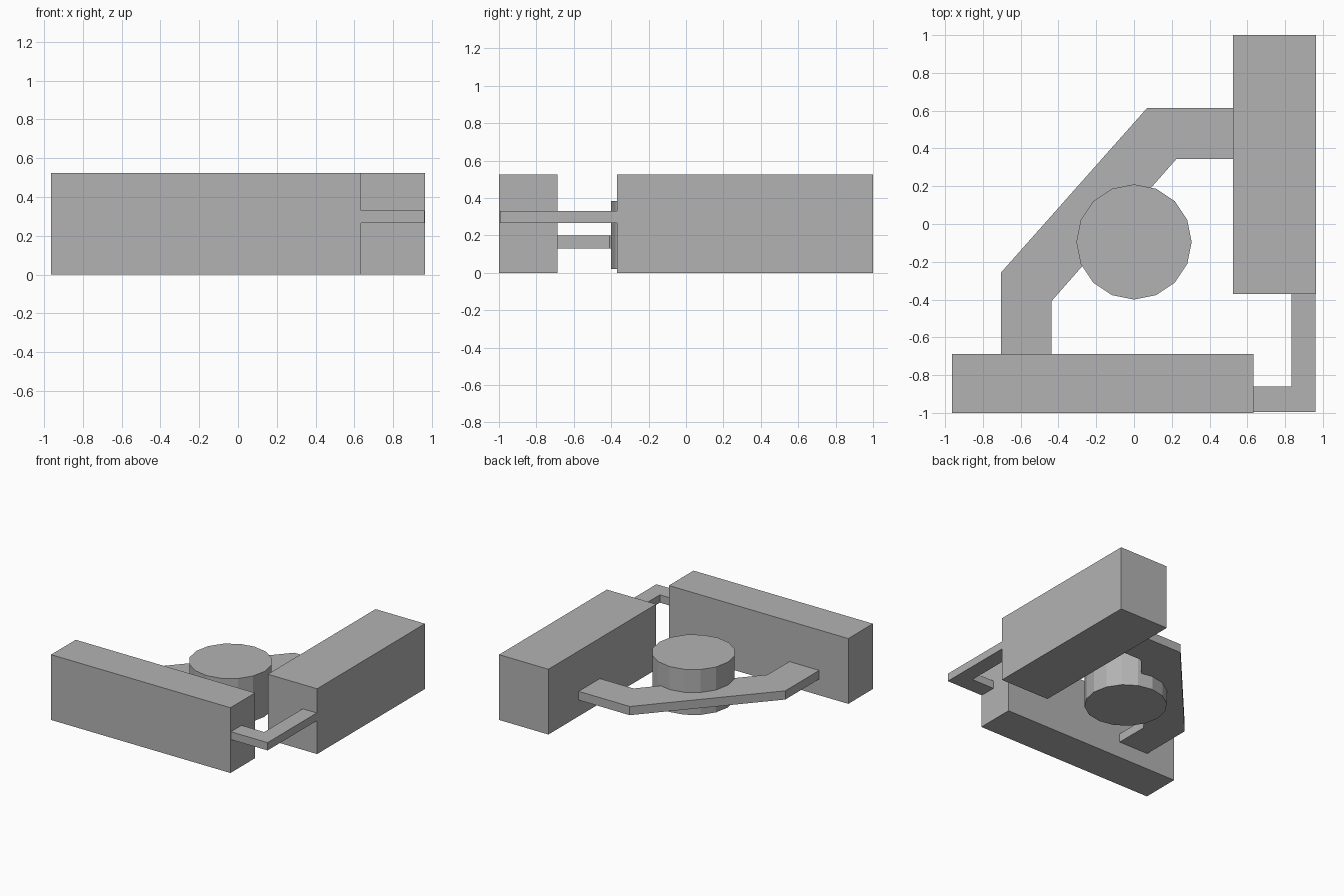
import bpy, bmesh, math

if "Cube" in bpy.data.objects:
    bpy.data.objects.remove(bpy.data.objects["Cube"])

grey = bpy.data.materials.new("plain grey")
grey.diffuse_color = (0.45, 0.45, 0.45, 1)
grey.use_nodes = True
grey.node_tree.nodes["Principled BSDF"].inputs["Base Color"].default_value = grey.diffuse_color


def prism(name, outline, z0, z1):
    """Extrude a flat plan outline from z0 up to z1."""
    bm = bmesh.new()
    base = bm.faces.new([bm.verts.new((x, y, z0)) for x, y in outline])
    top = bmesh.ops.extrude_face_region(bm, geom=[base])["geom"]
    verts = [v for v in top if isinstance(v, bmesh.types.BMVert)]
    bmesh.ops.translate(bm, verts=verts, vec=(0, 0, z1 - z0))
    bmesh.ops.recalc_face_normals(bm, faces=bm.faces)
    mesh = bpy.data.meshes.new(name)
    bm.to_mesh(mesh)
    bm.free()
    mesh.materials.append(grey)
    obj = bpy.data.objects.new(name, mesh)
    bpy.context.collection.objects.link(obj)
    return obj


def rect(x0, x1, y0, y1):
    return [(x0, y0), (x1, y0), (x1, y1), (x0, y1)]


# Two long blocks
prism("front_block", rect(-0.963, 0.633, -1.0, -0.687), 0, 0.525)
prism("right_block", rect(0.524, 0.963, -0.37, 1.0), 0, 0.525)

# Central drum with 16 sides
drum = [(0.305 * math.cos(i * math.tau / 16), -0.095 + 0.305 * math.sin(i * math.tau / 16))
        for i in range(16)]
prism("central_drum", drum, 0.02, 0.385)

# Wide angled walkway running behind the drum
prism("wide_walkway", [(-0.704, -0.687), (-0.704, -0.257), (0.07, 0.615), (0.524, 0.615),
                       (0.524, 0.345), (0.225, 0.345), (-0.438, -0.41), (-0.438, -0.687)],
      0.13, 0.2)

# Narrow corner walkway joining the block ends
prism("corner_walkway", [(0.633, -0.995), (0.96, -0.995), (0.96, -0.37), (0.835, -0.37),
                         (0.835, -0.86), (0.633, -0.86)], 0.267, 0.33)
